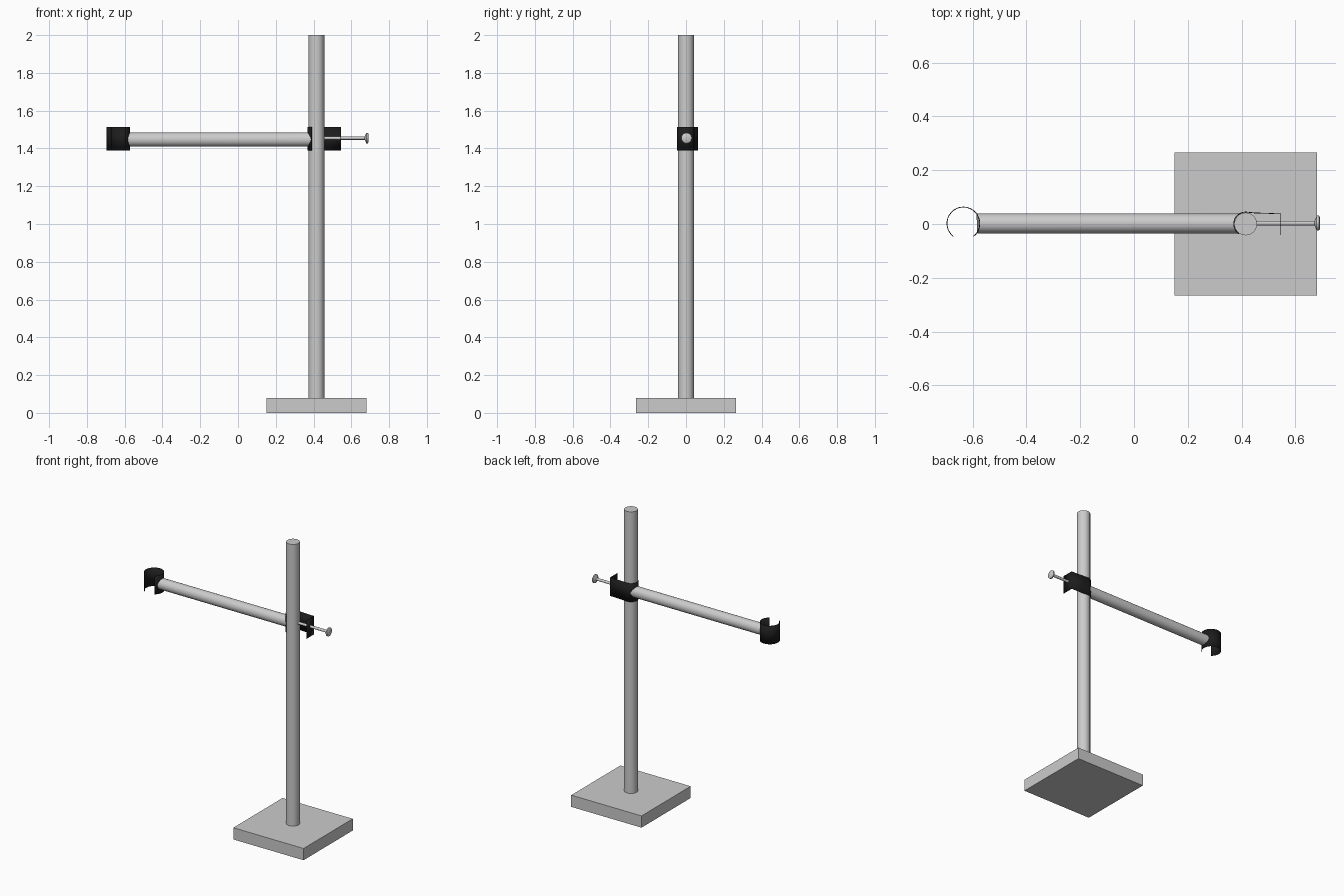
import bpy, bmesh, math

if "Cube" in bpy.data.objects:
    bpy.data.objects.remove(bpy.data.objects["Cube"])

black = bpy.data.materials.new("black_clamp")
black.diffuse_color = (0.012, 0.012, 0.012, 1)
black.use_nodes = True
black.node_tree.nodes["Principled BSDF"].inputs["Base Color"].default_value = black.diffuse_color

POLE_X, RING_X, ARM_Z = 0.415, -0.634, 1.447


def make(name, bm, mat=None):
    bmesh.ops.recalc_face_normals(bm, faces=bm.faces)
    me = bpy.data.meshes.new(name)
    bm.to_mesh(me)
    bm.free()
    ob = bpy.data.objects.new(name, me)
    bpy.context.collection.objects.link(ob)
    if mat:
        me.materials.append(mat)
    bpy.ops.object.select_all(action='DESELECT')
    ob.select_set(True)
    bpy.context.view_layer.objects.active = ob
    bpy.ops.object.shade_smooth_by_angle(angle=math.radians(35))
    return ob


def lathe_x(profile, y, z, n=32):
    """Closed solid of revolution about x from (x, radius) points."""
    bm = bmesh.new()
    rings = [[bm.verts.new((x, y + r * math.cos(i * math.tau / n), z + r * math.sin(i * math.tau / n)))
              for i in range(n)] for x, r in profile]
    for a, b in zip(rings, rings[1:]):
        for i in range(n):
            bm.faces.new((a[i], a[(i + 1) % n], b[(i + 1) % n], b[i]))
    bm.faces.new(rings[0])
    bm.faces.new(rings[-1])
    return bm


def strip(name, path, z0, z1, t=0.003):
    """Thin upright sheet following a path in plan."""
    bm = bmesh.new()
    cols = [(bm.verts.new((x, y, z0)), bm.verts.new((x, y, z1))) for x, y in path]
    for a, b in zip(cols, cols[1:]):
        bm.faces.new((a[0], b[0], b[1], a[1]))
    ob = make(name, bm, black)
    mod = ob.modifiers.new("thickness", 'SOLIDIFY')
    mod.thickness = t
    mod.offset = 0


def arc(cx, cy, r, a0, a1, n):
    angles = [math.radians(a0 + (a1 - a0) * i / n) for i in range(n + 1)]
    return [(cx + r * math.cos(a), cy + r * math.sin(a)) for a in angles]


# Base plate
bm = bmesh.new()
bmesh.ops.create_cube(bm, size=1)
for v in bm.verts:
    v.co = (v.co.x * 0.53 + POLE_X, v.co.y * 0.53, (v.co.z + 0.5) * 0.08)
make("base", bm)

# Upright pole
bm = bmesh.new()
bmesh.ops.create_cone(bm, cap_ends=True, segments=48, radius1=0.042, radius2=0.042, depth=1.92)
bmesh.ops.translate(bm, verts=bm.verts, vec=(POLE_X, 0, 1.04))
make("pole", bm)

# Arm, with ends coped to the holder ring and the pole
bm = lathe_x([(-0.57, 0.037), (0.38, 0.037)], 0.002, ARM_Z)
for v in bm.verts:
    if v.co.x < 0:
        v.co.x = RING_X + math.sqrt(0.062 ** 2 - v.co.y ** 2)
    else:
        v.co.x = POLE_X - math.sqrt(0.042 ** 2 - v.co.y ** 2)
make("arm", bm)

# Open holder ring, gap towards the front
strip("holder_ring", arc(RING_X, 0.002, 0.061, -52, 232, 24), 1.388, 1.513)

# Pole clamp: wraps the pole, runs back along it and turns across the screw
wrap = arc(POLE_X, 0, 0.0445, 236, 90, 14)
strip("pole_clamp", wrap + [(0.45, 0.041), (0.545, 0.038), (0.545, -0.04)], 1.388, 1.513)

# Clamp screw with flared head
make("clamp_screw", lathe_x([(0.455, 0.009), (0.671, 0.009), (0.679, 0.028),
                             (0.687, 0.028), (0.692, 0.02)], 0.003, 1.455))
